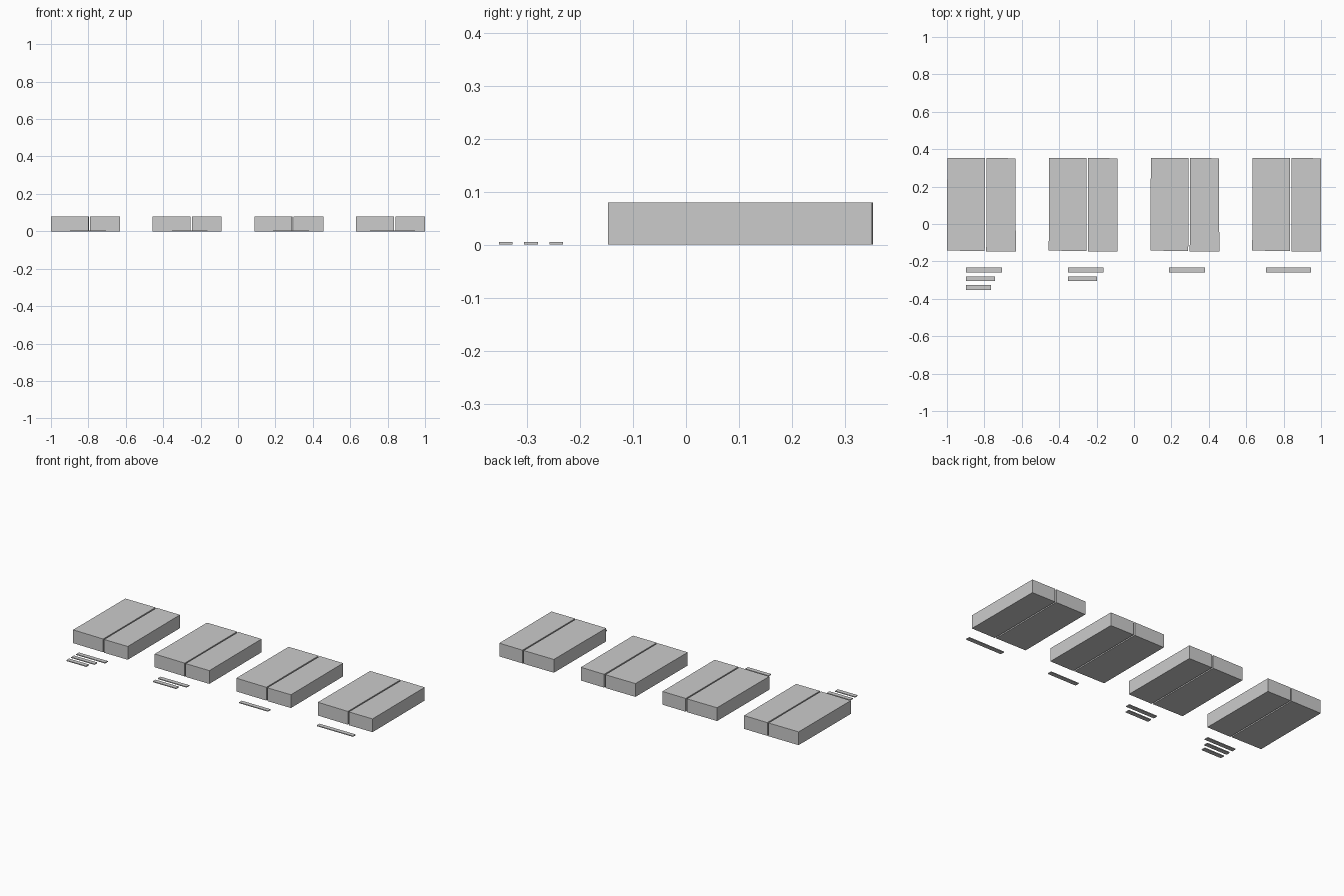
import bpy, bmesh

if "Cube" in bpy.data.objects:
    bpy.data.objects.remove(bpy.data.objects["Cube"])


def prism(name, outline, z0, z1):
    """Extrude a flat outline upward into a closed solid."""
    bm = bmesh.new()
    face = bm.faces.new([bm.verts.new((x, y, z0)) for x, y in outline])
    top = bmesh.ops.extrude_face_region(bm, geom=[face])["geom"]
    bmesh.ops.translate(bm, vec=(0, 0, z1 - z0),
                        verts=[v for v in top if isinstance(v, bmesh.types.BMVert)])
    bmesh.ops.recalc_face_normals(bm, faces=bm.faces)
    mesh = bpy.data.meshes.new(name)
    bm.to_mesh(mesh)
    bm.free()
    obj = bpy.data.objects.new(name, mesh)
    bpy.context.collection.objects.link(obj)
    return obj


# Block outlines relative to each pair's left edge, slightly out of square
wide = [(0, -0.142), (0.202, -0.145), (0.203, 0.353), (0.002, 0.353)]
narrow = [(0.210, -0.147), (0.368, -0.147), (0.367, 0.351), (0.211, 0.353)]

# Plain caption strips per pair: widths of each row, from the front of the blocks
captions = [(0.192, 0.155, 0.133), (0.192, 0.155), (0.192,), (0.241,)]
strip_start = [0.102, 0.102, 0.100, 0.074]
row_pitch, strip_depth = 0.0475, 0.026

for i, rows in enumerate(captions):
    left = -1 + i * 0.544

    # Pair of slabs with a narrow gap
    for part, outline in (("wide_block", wide), ("narrow_block", narrow)):
        prism(f"{part}_{i + 1}", [(left + x, y) for x, y in outline], 0, 0.08)

    # Thin blank strips in place of captions
    x0 = left + strip_start[i]
    for r, width in enumerate(rows):
        y1 = -0.232 - r * row_pitch
        y0 = y1 - strip_depth
        prism(f"label_strip_{i + 1}_{r + 1}",
              [(x0, y0), (x0 + width, y0), (x0 + width, y1), (x0, y1)], 0, 0.005)
